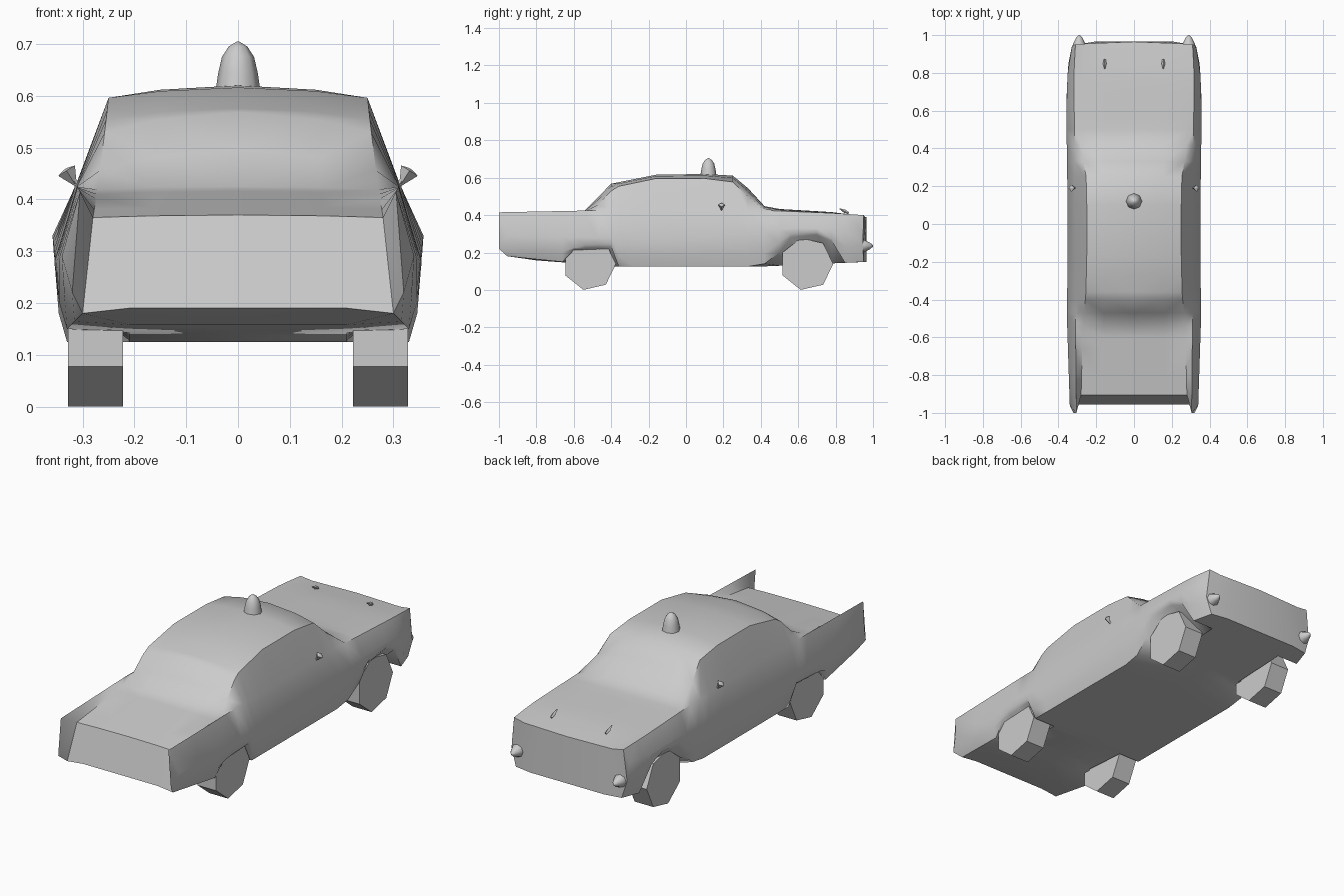
import bpy
import bmesh
import math
from mathutils import Vector, Matrix

default_cube = bpy.data.objects.get("Cube")
if default_cube:
    bpy.data.objects.remove(default_cube, do_unlink=True)

# One plain grey for the whole car
grey = bpy.data.materials.new("plain_grey")
grey.use_nodes = True
grey.diffuse_color = (0.6, 0.6, 0.6, 1)
shader = next(n for n in grey.node_tree.nodes if n.type == 'BSDF_PRINCIPLED')
shader.inputs["Base Color"].default_value = (0.6, 0.6, 0.6, 1)


def finish(bm, name, smooth_angle=None):
    """Turn a bmesh into a named object, optionally smooth shaded."""
    bmesh.ops.recalc_face_normals(bm, faces=bm.faces[:])
    mesh = bpy.data.meshes.new(name)
    bm.to_mesh(mesh)
    bm.free()
    mesh.materials.append(grey)
    obj = bpy.data.objects.new(name, mesh)
    bpy.context.collection.objects.link(obj)
    if smooth_angle:
        bpy.ops.object.select_all(action='DESELECT')
        obj.select_set(True)
        bpy.context.view_layer.objects.active = obj
        bpy.ops.object.shade_smooth_by_angle(angle=math.radians(smooth_angle))
    return obj


def lathe(name, start, direction, profile, sides, smooth_angle=None):
    """Stack rings of (radius, distance) along a direction and cap both ends."""
    bm = bmesh.new()
    turn = Vector(direction).to_track_quat('Z', 'Y').to_matrix().to_4x4()
    place = Matrix.Translation(start) @ turn
    rings = []
    for radius, along in profile:
        ring = []
        for i in range(sides):
            angle = math.tau * i / sides
            point = Vector((radius * math.cos(angle), radius * math.sin(angle), along))
            ring.append(bm.verts.new(place @ point))
        rings.append(ring)
    for lower, upper in zip(rings, rings[1:]):
        for i in range(sides):
            j = (i + 1) % sides
            bm.faces.new((lower[i], lower[j], upper[j], upper[i]))
    bm.faces.new(rings[0])
    bm.faces.new(rings[-1])
    return finish(bm, name, smooth_angle)


def sample(rail, y):
    """Point on a rail of (y, x, z) keys at the given y."""
    if y <= rail[0][0]:
        return Vector(rail[0])
    for a, b in zip(rail, rail[1:]):
        if y <= b[0]:
            return Vector(a).lerp(Vector(b), (y - a[0]) / (b[0] - a[0]))
    return Vector(rail[-1])


# Body rails, each running from the tail to the nose as (y, x, z)
crown = [(-.905, 0, .37), (-.54, 0, .425), (-.4, 0, .568), (-.16, 0, .616),
         (.1, 0, .62), (.27, 0, .61), (.43, 0, .437), (.8, 0, .415), (.965, 0, .39)]
roof_edge = [(-.905, .28, .365), (-.5, .27, .425), (-.38, .255, .55),
             (-.16, .25, .596), (.23, .25, .596), (.4, .28, .435),
             (.8, .27, .41), (.955, .25, .39)]
belt = [(-1, .305, .415), (-.5, .31, .425), (.43, .315, .425),
        (.8, .318, .41), (.95, .31, .4)]
flank = [(-.96, .34, .29), (-.5, .355, .28), (0, .35, .27),
         (.56, .358, .33), (.8, .352, .33), (.93, .33, .33)]
lower_flank = [(-1, .32, .22), (-.66, .345, .2), (-.56, .35, .24), (-.4, .35, .245),
               (-.36, .346, .18), (.4, .342, .18), (.56, .356, .3),
               (.72, .356, .31), (.85, .347, .23), (.945, .328, .24)]
sill = [(-.955, .3, .18), (-.66, .33, .15), (-.6, .34, .22), (-.4, .34, .23),
        (-.36, .33, .125), (.4, .33, .125), (.5, .34, .2), (.56, .345, .28),
        (.7, .345, .295), (.78, .34, .26), (.85, .33, .145), (.95, .3, .15)]
keel = [(-.955, 0, .19), (-.8, 0, .158), (-.36, 0, .125), (.4, 0, .125),
        (.85, 0, .145), (.965, 0, .15)]
stations = [-1, -.8, -.66, -.6, -.54, -.47, -.4, -.36, -.27, -.16, .1, .25,
            .33, .42, .5, .56, .63, .7, .78, .85, 1]


def section(y):
    """Half cross-section from the crown down to the keel."""
    top, edge, base = (sample(rail, y) for rail in (crown, roof_edge, keel))
    middle = top.lerp(edge, 0.6)
    middle.z += (top.z - edge.z) * 0.25
    inner = base.copy()
    inner.y = 0.21
    sides = [sample(rail, y) for rail in (belt, flank, lower_flank, sill)]
    return [Vector((p.y, p.x, p.z)) for p in (top, middle, edge, *sides, inner, base)]


# Body shell: loft each half, then close the tail and nose
bm = bmesh.new()
for side in (1, -1):
    rings = []
    for y in stations:
        rings.append([bm.verts.new((p.x * side, p.y, p.z)) for p in section(y)])
    for back, front in zip(rings, rings[1:]):
        for i in range(len(back) - 1):
            bm.faces.new((back[i], back[i + 1], front[i + 1], front[i]))
    for ring in (rings[0], rings[-1]):
        for i in range(3):
            bm.faces.new((ring[i], ring[i + 1], ring[-2 - i], ring[-1 - i]))
        bm.faces.new(ring[3:6])
bmesh.ops.remove_doubles(bm, verts=bm.verts[:], dist=0.0005)
finish(bm, "car_body", 44)

# Roof beacon
lathe("roof_beacon", (0, .12, .605), (0, 0, 1),
      [(.044, 0), (.038, .04), (.031, .07), (.018, .09), (.002, .1)], 8, 50)

for side, label in ((1, "left"), (-1, "right")):
    # Faceted wheels
    for y, end in ((.645, "front"), (-.517, "rear")):
        lathe(f"{end}_{label}_wheel", (side * .275, y, .139), (1, 0, 0),
              [(.142, -.053), (.142, .053)], 7)
    # Door mirror on a thin stalk
    lathe(f"{label}_mirror_stalk", (side * .3, .19, .41), (side * .5, 0, .8),
          [(.006, 0), (.005, .04)], 4)
    lathe(f"{label}_mirror_head", (side * .315, .19, .43), (side * .5, 0, .8),
          [(.004, 0), (.019, .03), (.004, .034)], 4)
    # Pointed bumper guard and small bonnet ornament
    lathe(f"{label}_bumper_guard", (side * .29, .92, .235), (0, 1, 0),
          [(.036, 0), (.032, .035), (.017, .065), (.003, .08)], 8, 50)
    lathe(f"{label}_bonnet_ornament", (side * .155, .87, .41), (0, -.8, .4),
          [(.006, 0), (.009, .025), (.002, .055)], 4)
